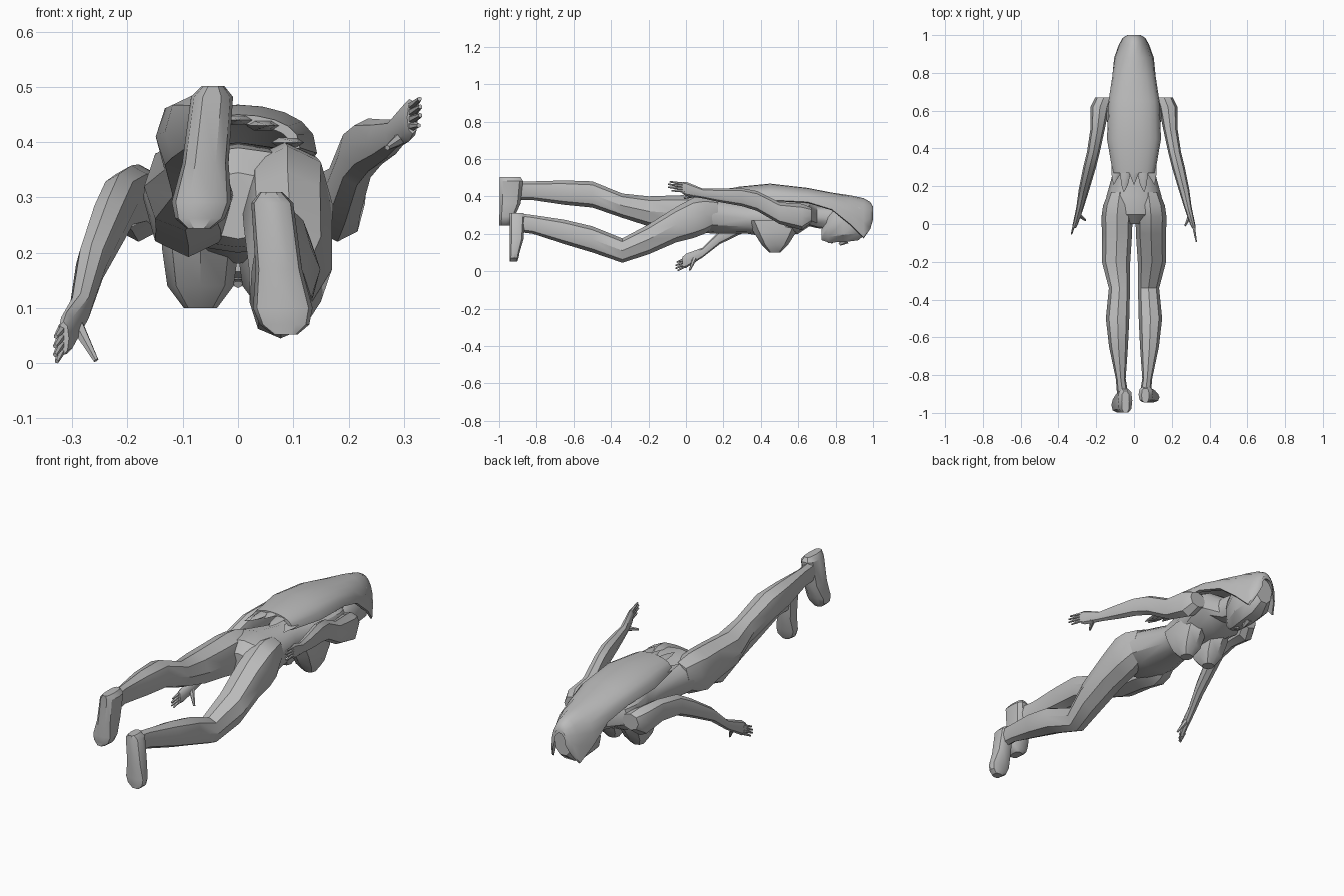
import bpy, bmesh
from math import sin, cos, pi, copysign, radians
from mathutils import Vector, Matrix

if "Cube" in bpy.data.objects:
    bpy.data.objects.remove(bpy.data.objects["Cube"], do_unlink=True)

GREY = (.5, .5, .5, 1)
grey = bpy.data.materials.new("plain grey")
grey.use_nodes = True
grey.diffuse_color = GREY
grey.node_tree.nodes["Principled BSDF"].inputs["Base Color"].default_value = GREY


def finish(name, bm):
    """Turn a bmesh into a shaded grey object."""
    bmesh.ops.recalc_face_normals(bm, faces=bm.faces)
    mesh = bpy.data.meshes.new(name)
    bm.to_mesh(mesh)
    bm.free()
    mesh.materials.append(grey)
    obj = bpy.data.objects.new(name, mesh)
    bpy.context.collection.objects.link(obj)
    bpy.ops.object.select_all(action='DESELECT')
    obj.select_set(True)
    bpy.context.view_layer.objects.active = obj
    bpy.ops.object.shade_smooth_by_angle(angle=radians(35))


def skin(name, loops):
    """Bridge equal closed loops of points and cap both ends."""
    bm = bmesh.new()
    rings = [[bm.verts.new(point) for point in loop] for loop in loops]
    count = len(rings[0])
    for ring, following in zip(rings, rings[1:]):
        for i in range(count):
            j = (i + 1) % count
            bm.faces.new((ring[i], ring[j], following[j], following[i]))
    bm.faces.new(rings[0])
    bm.faces.new(rings[-1])
    finish(name, bm)


def oval(centre, half_width, half_depth, across, sides=8, power=.9):
    """Closed section spanning the x axis and the given second axis."""
    loop = []
    for i in range(sides):
        angle = 2 * pi * i / sides
        c, s = [copysign(abs(v) ** power, v) for v in (cos(angle), sin(angle))]
        loop.append(Vector(centre) + Vector((half_width * c, 0, 0))
                    + Vector(across) * half_depth * s)
    return loop


UP, BACK = Vector((0, 0, 1)), Vector((0, 1, 0))
SIDES = {"left": 1, "right": -1}


def body_part(name, rows, sides):
    """Central part; rows are (y, half width, centre z, half height)."""
    skin(name, [oval((0, y, z), width, height, UP, sides)
                for y, width, z, height in rows])


def limb_pair(part, rows):
    """Both limbs; rows are (y, x, half width, half height, left z, right z)."""
    for label, side in SIDES.items():
        skin(f"{label}_{part}", [
            oval((side * x, y, left if side > 0 else right), width, height, UP)
            for y, x, width, height, left, right in rows])


def spike(name, start, end, base, tip):
    """Tapered prism between two points."""
    start, end = Vector(start), Vector(end)
    axis = end - start
    bm = bmesh.new()
    place = Matrix.Translation((start + end) / 2) @ axis.to_track_quat('Z', 'Y').to_matrix().to_4x4()
    bmesh.ops.create_cone(bm, cap_ends=True, segments=6, radius1=base,
                          radius2=tip, depth=axis.length, matrix=place)
    finish(name, bm)


# Torso runs from the crotch through waist and shoulders into the neck
body_part("torso", [
    (0, .07, .285, .06), (.05, .145, .3, .09), (.15, .145, .3, .1),
    (.33, .095, .28, .08), (.45, .115, .28, .1), (.6, .16, .3, .1),
    (.66, .14, .31, .07), (.7, .055, .29, .06), (.8, .045, .28, .06)], 12)

# Head with a small nose and lips
body_part("head", [
    (.725, .03, .195, .03), (.76, .06, .235, .085), (.84, .085, .265, .115),
    (.92, .083, .27, .11), (.975, .05, .285, .08)], 10)
spike("nose", (0, .86, .165), (0, .82, .143), .018, .008)
spike("lips", (0, .775, .18), (0, .77, .15), .024, .014)

# Breasts taper from a broad base on the ribs
for label, side in SIDES.items():
    skin(f"{label}_breast", [
        oval((side * .068, .475, z), width, depth, BACK)
        for z, width, depth in ((.27, .062, .15), (.21, .07, .115),
                                (.14, .06, .07), (.1, .03, .03))])

# Legs, the left one swung forward
limb_pair("leg", [
    (.17, .075, .06, .07, .315, .315), (.1, .085, .078, .1, .3, .305),
    (.04, .09, .082, .108, .285, .3),
    (-.05, .09, .08, .095, .25, .31), (-.2, .095, .075, .08, .17, .32),
    (-.34, .077, .056, .065, .11, .35), (-.5, .087, .062, .07, .17, .41),
    (-.65, .082, .05, .065, .21, .42), (-.82, .07, .026, .05, .25, .43),
    (-.9, .06, .03, .05, .26, .43)])

# Arms and palms, the left one swung back
limb_pair("arm", [
    (.67, .16, .045, .04, .3, .3), (.62, .18, .05, .07, .29, .29),
    (.5, .193, .038, .058, .31, .3), (.38, .215, .034, .053, .375, .29),
    (.3, .235, .034, .048, .395, .25), (.18, .265, .028, .036, .405, .18),
    (.09, .285, .02, .026, .415, .1), (0, .31, .014, .038, .44, .055),
    (-.02, .316, .01, .03, .445, .045)])


# Feet with flat soles, heel upwards
def foot(label, heel_x, sole_y, heel_z, heel_depth):
    loops = []
    for drop, width, ratio in ((0, .02, .9), (.02, .038, 1), (.14, .042, .9),
                               (.21, .054, .65), (.24, .045, .58), (.258, .022, .5)):
        depth = heel_depth * ratio / 2
        x = heel_x + SIDES[label] * drop / 10
        centre = (x, sole_y + depth, heel_z - drop)
        loops.append(oval(centre, width, depth, BACK, 10, .7))
    skin(f"{label}_foot", loops)


foot("left", .06, -.945, .31, .085)
foot("right", -.045, -1, .502, .13)


# Fingers fan out from the end of each palm, thumb lower and nearer the wrist
def hand(label, knuckle, reach, thumb_root, thumb_tip):
    knuckle, reach = Vector(knuckle), Vector(reach)
    for i, length in enumerate((.9, 1, 1, .8)):
        step = UP * i * -.012
        spike(f"{label}_finger_{i}", knuckle + step,
              knuckle + step * 1.3 + reach * length, .009, .004)
    spike(f"{label}_thumb", thumb_root, thumb_tip, .014, .005)


hand("left", (.315, -.01, .465), (.015, -.085, .015), (.3, .05, .41), (.27, -.01, .39))
hand("right", (-.316, 0, .066), (-.015, -.055, -.02), (-.295, .05, .075), (-.257, .02, .005))


# Long hair: an arched shell from the brow to the small of the back
def arch(y, half, top, edge, steps=10):
    outer, inner = [], []
    for i in range(steps + 1):
        angle = pi * i / steps
        x = half * cos(angle)
        rise = (top - edge) * abs(sin(angle)) ** .8
        outer.append((x, y, edge + rise))
        inner.append((x * .88, y, edge - .005 + rise * .8))
    return outer + inner[::-1]


skin("hair", [arch(*row) for row in (
    (1, .035, .345, .28), (.985, .06, .37, .23), (.95, .08, .39, .18),
    (.88, .105, .405, .25), (.78, .115, .42, .33), (.65, .135, .445, .37),
    (.45, .143, .468, .38), (.27, .112, .45, .39))])

# Pointed locks at the hair ends, alternately long and short
for i in range(5):
    root = (i - 2) * .045
    end = .17 if i % 2 else .21
    z = .44 - root * root * 5
    skin(f"hair_lock_{i}", [
        oval((root * spread, y, z), width, width / 3, UP, 6)
        for y, spread, width in ((.4, 1, .02), (.28, 1, .03),
                                 (end + .04, 1.1, .018), (end, 1.2, .002))])
